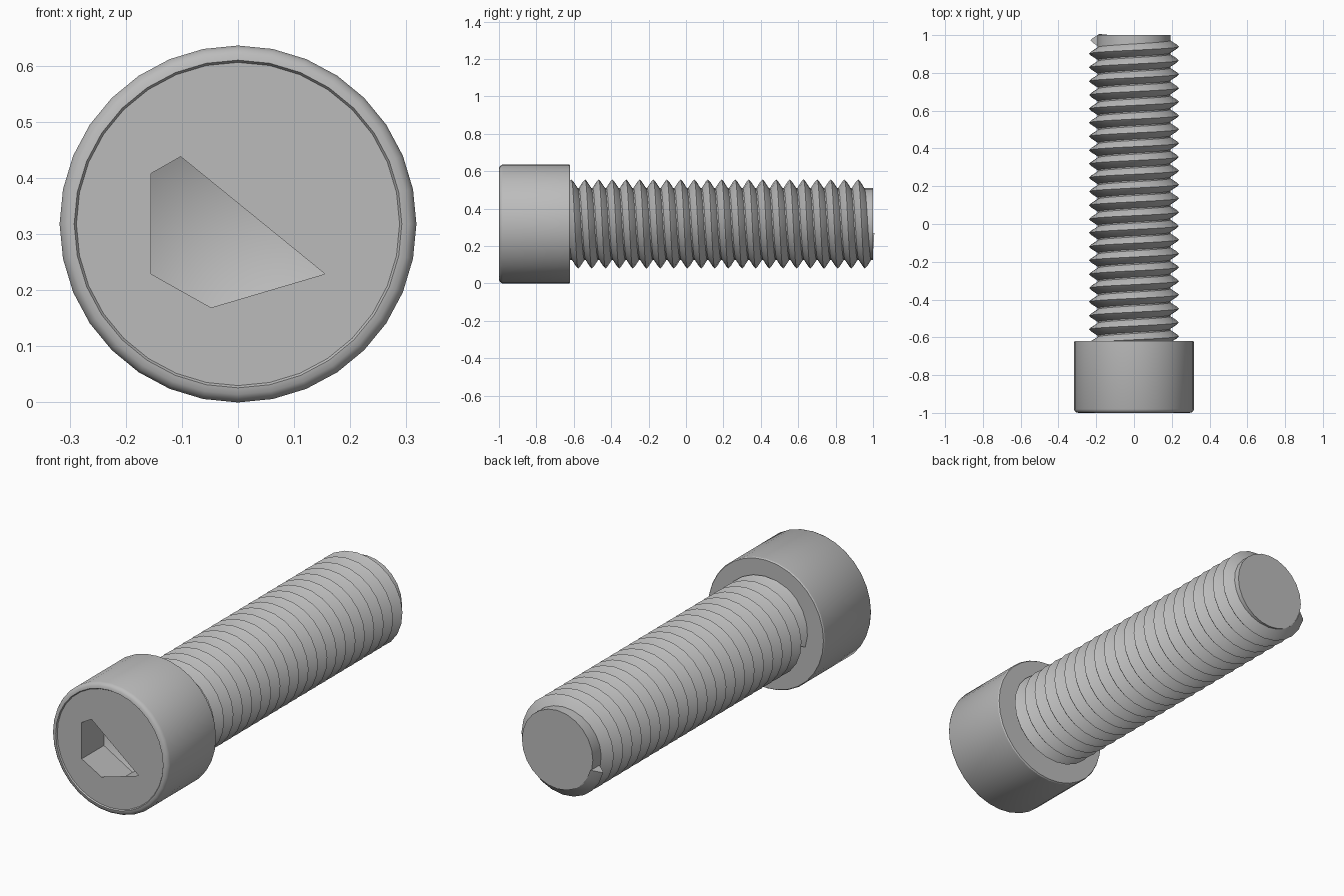
import bpy, bmesh, math
from mathutils import Vector

cube = bpy.data.objects.get("Cube")
if cube:
    bpy.data.objects.remove(cube, do_unlink=True)

CZ = 0.318            # height of the screw axis
HEAD_BACK = -0.62

steel = bpy.data.materials.new("steel grey")
steel.use_nodes = True
steel.diffuse_color = (0.5, 0.5, 0.5, 1)
steel.node_tree.nodes["Principled BSDF"].inputs["Base Color"].default_value = (0.5, 0.5, 0.5, 1)


def polar(r, y, a):
    """Point at radius r and angle a (from the top) around the screw axis."""
    return Vector((r * math.sin(a), y, CZ + r * math.cos(a)))


def lathe(bm, profile, sides):
    """Spin (radius, y) points around the axis and return the rings."""
    rings = [[bm.verts.new(polar(r, y, 2 * math.pi * i / sides)) for i in range(sides)]
             for r, y in profile]
    for a, b in zip(rings, rings[1:]):
        for i in range(sides):
            j = (i + 1) % sides
            bm.faces.new((a[i], a[j], b[j], b[i]))
    return rings


def finish(bm, name, inward=False, angle=30):
    bmesh.ops.recalc_face_normals(bm, faces=bm.faces[:])
    if inward:
        bmesh.ops.reverse_faces(bm, faces=bm.faces[:])
    mesh = bpy.data.meshes.new(name)
    bm.to_mesh(mesh)
    bm.free()
    mesh.materials.append(steel)
    obj = bpy.data.objects.new(name, mesh)
    bpy.context.collection.objects.link(obj)
    bpy.ops.object.select_all(action='DESELECT')
    obj.select_set(True)
    bpy.context.view_layer.objects.active = obj
    bpy.ops.object.shade_smooth_by_angle(angle=math.radians(angle))
    return obj


# Head: rounded rim, shallow recessed front face, flat underside
FACE_Y = -0.994
bm = bmesh.new()
rings = lathe(bm, [(0.288, FACE_Y), (0.292, -1.0), (0.304, -0.998), (0.313, -0.991),
                   (0.318, -0.98), (0.318, HEAD_BACK - 0.006), (0.314, HEAD_BACK)], 32)
bm.faces.new(rings[-1])
# Front face with the clipped key opening
opening = [(-0.155, 0.408), (-0.102, 0.438), (0.155, 0.229), (-0.048, 0.169), (-0.155, 0.229)]
hole = [bm.verts.new((x, FACE_Y, z)) for x, z in opening]
edges = [bm.edges.new((hole[i], hole[(i + 1) % 5])) for i in range(5)]
edges += [bm.edges.get((rings[0][i], rings[0][(i + 1) % 32])) for i in range(32)]
bmesh.ops.triangle_fill(bm, use_beauty=True, edges=edges, normal=(0, -1, 0))
finish(bm, "head")

# Six-sided key socket with a drilled, conical floor
bm = bmesh.new()
floor = lathe(bm, [(0.18, FACE_Y), (0.18, -0.82)], 6)[-1]
tip = bm.verts.new((0, -0.73, CZ))
for i in range(6):
    bm.faces.new((floor[i], floor[(i + 1) % 6], tip))
finish(bm, "key_socket", inward=True, angle=35)

# Shank core with a flat tip
bm = bmesh.new()
rings = lathe(bm, [(0.193, HEAD_BACK), (0.193, 1.0)], 24)
bm.faces.new(rings[0])
bm.faces.new(rings[1])
finish(bm, "shank_core")

# Right-handed thread: a ridge section swept along a helix
PITCH, TURNS, STEPS = 0.073, 22, 24
END_Y, END_ANGLE = 0.972, math.radians(255)
section = [(-0.035, 0.19), (-0.011, 0.227), (0, 0.238), (0.011, 0.227), (0.035, 0.19)]
bm = bmesh.new()
rows = []
for k in range(TURNS * STEPS + 1):
    back = TURNS - k / STEPS
    a = END_ANGLE - back * 2 * math.pi
    rows.append([bm.verts.new(polar(r, END_Y - back * PITCH + dy, a)) for dy, r in section])
for p, q in zip(rows, rows[1:]):
    for i in range(5):
        j = (i + 1) % 5
        bm.faces.new((p[i], p[j], q[j], q[i]))
bm.faces.new(rows[0])
bm.faces.new(rows[-1])
finish(bm, "thread", angle=40)
